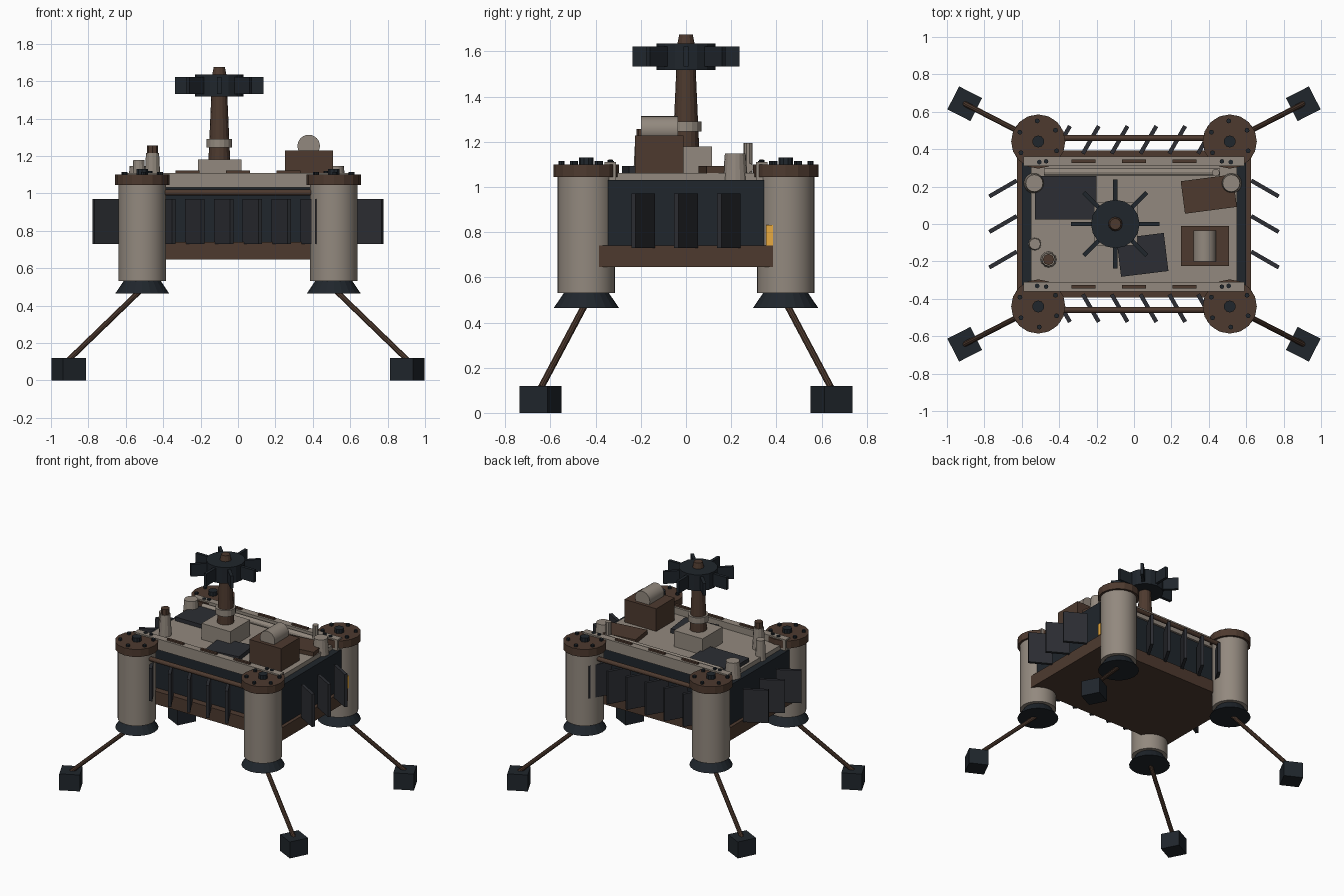
import bpy, math
from math import radians, cos, sin, pi
from mathutils import Vector

if "Cube" in bpy.data.objects:
    bpy.data.objects.remove(bpy.data.objects["Cube"])


def material(name, r, g, b):
    m = bpy.data.materials.new(name)
    m.diffuse_color = (r, g, b, 1)
    m.use_nodes = True
    m.node_tree.nodes["Principled BSDF"].inputs["Base Color"].default_value = m.diffuse_color
    return m


LIGHT = material("warm_grey", 0.29, 0.25, 0.21)
BROWN = material("brown", 0.075, 0.042, 0.028)
DARK = material("blue_black", 0.014, 0.019, 0.025)
SLATE = material("slate", 0.025, 0.027, 0.033)
ORANGE = material("orange", 0.8, 0.4, 0.05)


def finish(name, mat):
    ob = bpy.context.object
    ob.name = name
    ob.data.materials.append(mat)
    return ob


def box(name, center, size, mat, turn=0):
    bpy.ops.mesh.primitive_cube_add(size=1, location=center, rotation=(0, 0, turn))
    ob = bpy.context.object
    ob.scale = size
    return finish(name, mat)


def slab(name, x, y, z, mat):
    """Box from three (low, high) ranges."""
    spans = (x, y, z)
    return box(name, [(a + b) / 2 for a, b in spans], [b - a for a, b in spans], mat)


def rod(name, a, b, r1, mat, r2=None, sides=16, smooth=False):
    """Cylinder or cone between two points."""
    a, b = Vector(a), Vector(b)
    d = b - a
    bpy.ops.mesh.primitive_cone_add(vertices=sides, radius1=r1, radius2=r1 if r2 is None else r2,
                                    depth=d.length, location=(a + b) / 2)
    ob = bpy.context.object
    ob.rotation_euler = d.to_track_quat('Z', 'Y').to_euler()
    if smooth:
        bpy.ops.object.shade_smooth_by_angle(angle=radians(35))
    return finish(name, mat)


def post(name, x, y, z1, z2, r1, mat, r2=None, sides=16, smooth=False):
    return rod(name, (x, y, z1), (x, y, z2), r1, mat, r2, sides, smooth)


# Main body: base tray, hull, deck
slab("base_tray", (-.625, .625), (-.392, .392), (.645, .74), BROWN)
slab("hull", (-.6, .6), (-.345, .345), (.74, 1.03), DARK)
slab("deck", (-.55, .55), (-.33, .33), (1.03, 1.062), LIGHT)

# Deck edge rails, side pipes and the radiator fins on the long sides
for side, s in (("front", -1), ("back", 1)):
    box(side + "_deck_rail", (0, s * .335, 1.07), (1.18, .05, .08), LIGHT)
    for i in (-1, 0, 1):
        box(side + "_rail_slot", (i * .27 - .0, s * .335, 1.115), (.13, .018, .014), BROWN)
    for x in (-.47, .47):
        post(side + "_rail_bolt", x, s * .335, 1.11, 1.12, .012, DARK, sides=8)
    rod(side + "_pipe", (-.45, s * .46, 1.005), (.45, s * .46, 1.005), .016, BROWN, sides=12)
    for i in range(6):
        box(side + "_fin", (-.385 + i * .154, s * .45, .85), (.17, .022, .24), SLATE,
            s * radians(60))

# Radiator fins on the short sides, leaning to the front
for side, s in (("left", -1), ("right", 1)):
    for y in (-.19, 0, .19):
        box(side + "_fin", (s * .7, y, .85), (.17, .022, .24), SLATE, -s * radians(30))
slab("orange_marker", (.585, .63), (.355, .385), (.74, .832), ORANGE)

# Corner pods with caps, bolts, skirts, legs and feet
for sx in (-1, 1):
    for sy in (-1, 1):
        n = ("left" if sx < 0 else "right") + ("_front" if sy < 0 else "_back")
        x, y = sx * .512, sy * .441
        post(n + "_pod", x, y, .53, 1.045, .127, LIGHT, sides=32, smooth=True)
        post(n + "_cap", x, y, 1.045, 1.1, .145, BROWN)
        post(n + "_cap_knob", x, y, 1.1, 1.13, .032, DARK, sides=10)
        for i in range(6):
            a = radians(33 + 60 * i)
            post(n + "_cap_bolt", x + .11 * cos(a), y + .11 * sin(a), 1.1, 1.115, .013,
                 DARK, sides=8)
        post(n + "_skirt", x, y, .465, .53, .144, DARK, .1, sides=20)
        fx, fy = sx * .905, sy * .643
        rod(n + "_leg", (x, y, .49), (fx, fy, .11), .015, BROWN, sides=10)
        box(n + "_foot", (fx, fy, .06), (.138, .138, .12), DARK, sx * sy * radians(27))

# Sensor mast with a finned head
mx = -.1
slab("mast_base", (mx - .115, mx + .118), (-.115, .115), (1.062, 1.18), LIGHT)
post("mast", mx, 0, 1.18, 1.52, .058, BROWN, .043)
post("mast_collar", mx, 0, 1.245, 1.29, .068, LIGHT)
post("mast_head", mx, 0, 1.517, 1.635, .13, DARK, sides=16)
post("mast_tip", mx, 0, 1.635, 1.675, .038, BROWN, .03, sides=12)
for i in range(8):
    a = i * pi / 4
    box("mast_head_fin", (mx + .165 * cos(a), .165 * sin(a), 1.577), (.145, .022, .09), DARK, a)

# Equipment box with a drum on top
slab("equipment_box", (.25, .508), (-.225, -.012), (1.062, 1.228), BROWN)
rod("drum", (.378, -.2, 1.253), (.378, -.035, 1.253), .06, LIGHT, sides=24, smooth=True)

# Flat deck panels
slab("left_panel", (-.53, -.2), (.025, .257), (1.06, 1.09), SLATE)
box("front_panel", (.045, -.165, 1.075), (.255, .205, .035), SLATE, radians(7))
box("right_panel", (.4, .16, 1.075), (.28, .175, .035), BROWN, radians(7.5))

# Deck pipe and small posts
rod("deck_pipe", (-.48, .278, 1.085), (.46, .278, 1.085), .02, LIGHT, sides=12)
post("pipe_riser", .437, .275, 1.06, 1.195, .02, LIGHT, sides=10)
post("left_vent", -.533, .218, 1.03, 1.147, .056, LIGHT, .046)
post("right_vent", .52, .218, 1.03, 1.147, .056, LIGHT, .046)
post("small_post", -.53, -.107, 1.03, 1.178, .035, LIGHT, .03, sides=12)
post("beacon_post", -.457, -.19, 1.06, 1.215, .043, LIGHT, .035, sides=12)
post("beacon_cap", -.457, -.19, 1.215, 1.257, .03, BROWN, sides=8)
